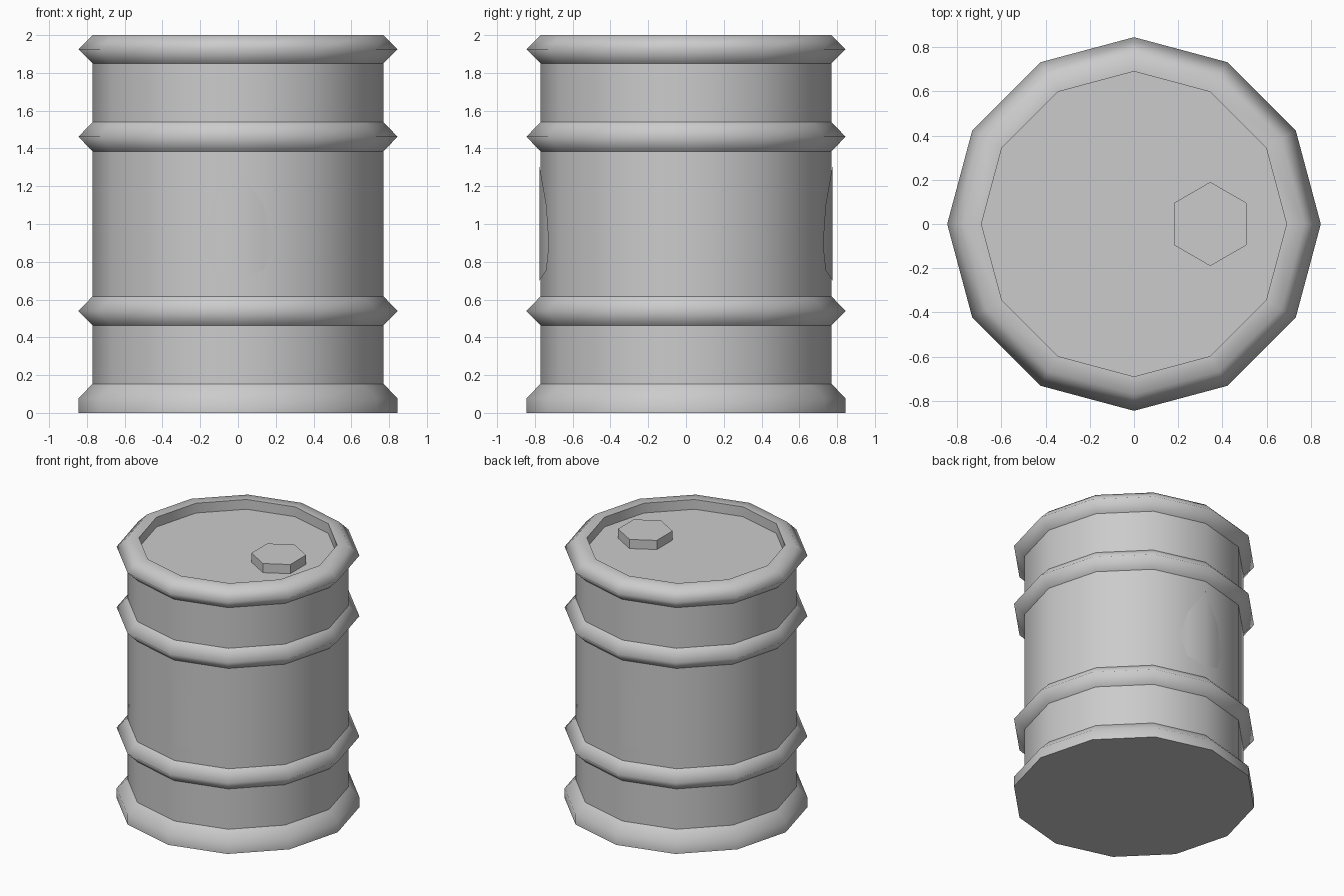
import bpy, bmesh
from math import cos, sin, tan, pi, radians

if "Cube" in bpy.data.objects:
    bpy.data.objects.remove(bpy.data.objects["Cube"])

SIDES = 12
BODY_R, RIB_R, LIP_R = 0.77, 0.845, 0.69
LID_Z = 1.925


def finish(name, bm):
    mesh = bpy.data.meshes.new(name)
    bm.to_mesh(mesh)
    bm.free()
    obj = bpy.data.objects.new(name, mesh)
    bpy.context.collection.objects.link(obj)
    return obj


# Barrel body: lathed profile of (radius, height, sharp ring)
profile = [(RIB_R, 0, True), (RIB_R, 0.077, False), (BODY_R, 0.154, True)]
for z in (0.54, 1.462):
    profile += [(BODY_R, z - 0.077, True), (RIB_R, z, False), (BODY_R, z + 0.077, True)]
profile += [(BODY_R, 1.85, True), (RIB_R, 1.925, False), (BODY_R, 2.0, False),
            (LIP_R, 2.0, True), (LIP_R, LID_Z, True)]

bm = bmesh.new()
rings = []
for r, z, sharp in profile:
    rings.append([bm.verts.new((r * cos(2 * pi * i / SIDES), r * sin(2 * pi * i / SIDES), z))
                  for i in range(SIDES)])
for a, b in zip(rings, rings[1:]):
    for i in range(SIDES):
        j = (i + 1) % SIDES
        bm.faces.new((a[i], a[j], b[j], b[i])).smooth = True
# Base and recessed lid
bm.faces.new(rings[0][::-1])
bm.faces.new(rings[-1])
for ring, (r, z, sharp) in zip(rings, profile):
    for i in range(SIDES):
        bm.edges.get((ring[i], ring[(i + 1) % SIDES])).smooth = not sharp
finish("barrel_body", bm)

# Hexagonal filler cap
bpy.ops.mesh.primitive_cylinder_add(vertices=6, radius=0.19, depth=0.07,
                                    location=(0.345, 0, LID_Z + 0.035))
bpy.context.object.name = "filler_cap"

# Drop-shaped labels folded over the front and back edges of the body
half_drop = [(0, 0.70), (0.135, 0.755), (0.19, 0.89), (0.135, 1.10), (0, 1.305)]
for name, side in (("front_drop_label", -1), ("back_drop_label", 1)):
    bm = bmesh.new()
    for s in (-1, 1):
        verts = [bm.verts.new((s * x, side * (BODY_R + 0.005 - x * tan(radians(15))), z))
                 for x, z in half_drop]
        face = bm.faces.new(verts if s * side < 0 else verts[::-1])
        face.smooth = True
    bmesh.ops.remove_doubles(bm, verts=bm.verts, dist=0.0001)
    finish(name, bm)
